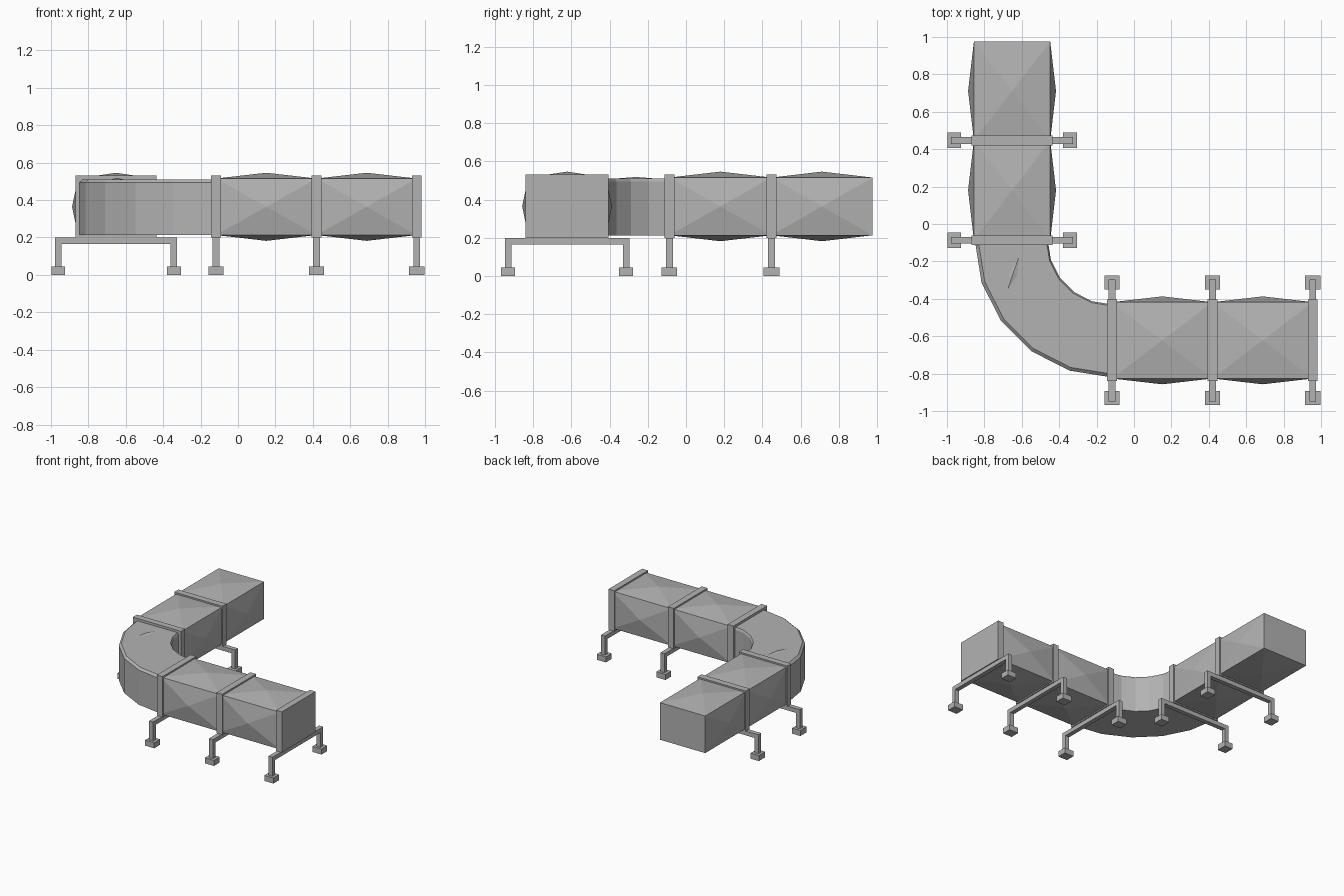
import bpy, bmesh
from math import radians, sin, cos
from mathutils import Matrix, Vector

cube = bpy.data.objects.get("Cube")
if cube:
    bpy.data.objects.remove(cube, do_unlink=True)


def make_material(name, grey):
    mat = bpy.data.materials.new(name)
    mat.use_nodes = True
    colour = (grey, grey, grey, 1)
    mat.diffuse_color = colour
    mat.node_tree.nodes["Principled BSDF"].inputs["Base Color"].default_value = colour
    return mat


STEEL = make_material("grey steel", 0.45)

# Duct section, and where the two runs lie
HALF_W, BOTTOM, TOP = 0.204, 0.213, 0.515
BULGE = 0.031
RUN_X, RUN_Y = -0.652, -0.622      # centre lines of the back run and side run
SIDE_JOINTS = (-0.118, 0.42, 0.956)
BACK_JOINTS = (-0.087, 0.447, 0.975)


def finish(name, bm):
    bmesh.ops.recalc_face_normals(bm, faces=bm.faces)
    mesh = bpy.data.meshes.new(name)
    bm.to_mesh(mesh)
    bm.free()
    mesh.materials.append(STEEL)
    obj = bpy.data.objects.new(name, mesh)
    bpy.context.collection.objects.link(obj)
    return obj


def add_box(bm, low, high):
    low, high = Vector(low), Vector(high)
    size = high - low
    matrix = Matrix.Translation((low + high) / 2) @ Matrix.Diagonal((*size, 1))
    bmesh.ops.create_cube(bm, size=1, matrix=matrix)


def place(obj, along_x, station):
    """Local x runs along the duct; turn it to suit the run."""
    if along_x:
        obj.location = (station, RUN_Y, 0)
    else:
        obj.location = (RUN_X, station, 0)
        obj.rotation_euler.z = radians(90)


def duct_bay(name, length):
    """Box whose four long sides swell to a shallow point."""
    bm = bmesh.new()
    add_box(bm, (-length / 2, -HALF_W, BOTTOM), (length / 2, HALF_W, TOP))
    bm.normal_update()
    sides = [f for f in bm.faces if abs(f.normal.x) < 0.5]
    for face in sides:
        apex = face.calc_center_median() + face.normal * BULGE
        hub = bmesh.ops.poke(bm, faces=[face])["verts"][0]
        hub.co = apex
    return finish(name, bm)


def duct_flange(name):
    bm = bmesh.new()
    add_box(bm, (-0.026, -0.217, 0.2), (0.026, 0.217, 0.53))
    return finish(name, bm)


def support_stand(name):
    """Cross beam with a leg and foot at each end."""
    bm = bmesh.new()
    add_box(bm, (-0.018, -0.326, 0.165), (0.018, 0.326, 0.2))
    for side in (-1, 1):
        y = side * 0.309
        add_box(bm, (-0.018, y - 0.017, 0.045), (0.018, y + 0.017, 0.165))
        add_box(bm, (-0.041, y - 0.037, 0), (0.041, y + 0.037, 0.045))
    return finish(name, bm)


# Straight bays, flanges and stands of both runs
for run, joints, along_x in (("side", SIDE_JOINTS, True), ("back", BACK_JOINTS, False)):
    for i, (a, b) in enumerate(zip(joints, joints[1:])):
        place(duct_bay(f"{run}_duct_bay_{i + 1}", b - a), along_x, (a + b) / 2)
    held = joints if along_x else joints[:2]
    for i, station in enumerate(held):
        place(duct_flange(f"{run}_flange_{i + 1}"), along_x, station)
        place(support_stand(f"{run}_stand_{i + 1}"), along_x, station)

# Elbow: faceted quarter turn with narrow bevels on the top edges
centre = Vector((SIDE_JOINTS[0], BACK_JOINTS[0], 0))
inner, outer = 0.343, 0.733
section = ((inner, BOTTOM), (outer, BOTTOM), (outer, 0.495),
           (outer - 0.018, 0.511), (inner + 0.008, 0.511), (inner, 0.495))
STEPS = 5
bm = bmesh.new()
rings = []
for i in range(STEPS + 1):
    a = radians(180 + 90 * i / STEPS)
    rings.append([bm.verts.new(centre + Vector((r * cos(a), r * sin(a), z)))
                  for r, z in section])
for r0, r1 in zip(rings, rings[1:]):
    for j in range(len(section)):
        k = (j + 1) % len(section)
        bm.faces.new((r0[j], r0[k], r1[k], r1[j]))
bm.faces.new(rings[0])
bm.faces.new(rings[-1])
finish("elbow_duct", bm)

# Small raised crease on top of the elbow
bm = bmesh.new()
rim = [bm.verts.new(p) for p in ((-0.61, -0.16, 0.51), (-0.665, -0.26, 0.51),
                                 (-0.68, -0.365, 0.51), (-0.62, -0.27, 0.51))]
base = bm.faces.new(rim)
peak = bm.verts.new((-0.645, -0.26, 0.518))
for a, b in zip(rim, rim[1:] + rim[:1]):
    bm.faces.new((a, b, peak))
finish("elbow_crease", bm)
